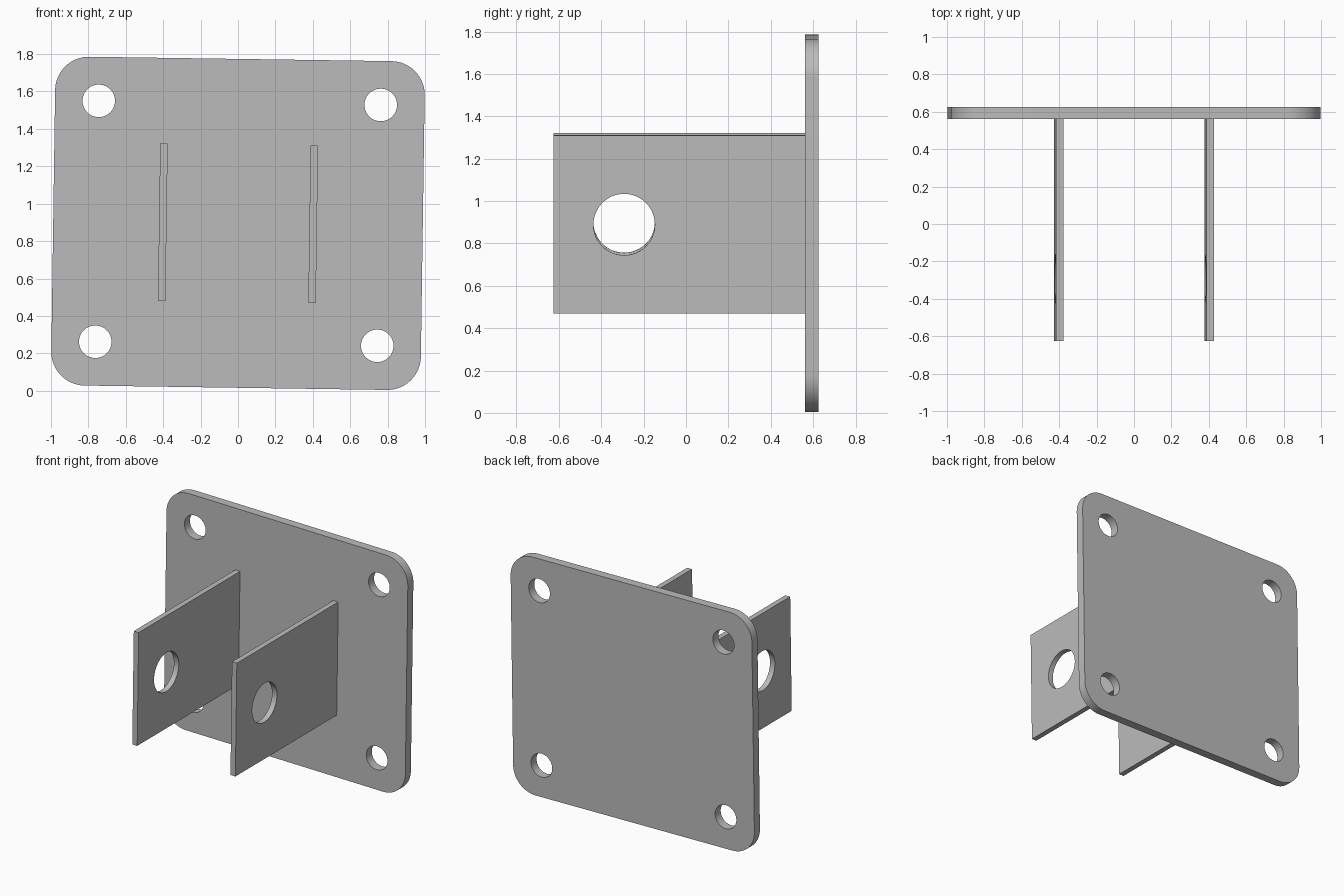
import bpy
from math import pi, cos, sin
from mathutils import Matrix, Vector

cube = bpy.data.objects.get("Cube")
if cube:
    bpy.data.objects.remove(cube, do_unlink=True)

TILT = Matrix.Rotation(0.0145, 4, 'Y')
CENTRE = Matrix.Translation((0, 0, 0.895))

steel = bpy.data.materials.new("plain_grey")
steel.use_nodes = True
grey = (0.5, 0.5, 0.5, 1)
steel.diffuse_color = grey
steel.node_tree.nodes["Principled BSDF"].inputs["Base Color"].default_value = grey


def arc(cx, cy, r, start, sweep, steps):
    return [(cx + r * cos(start + sweep * i / steps),
             cy + r * sin(start + sweep * i / steps)) for i in range(steps + 1)]


def circle(cx, cy, r):
    return arc(cx, cy, r, 0, 2 * pi, 48)[:-1]


def rounded_rect(w, h, r):
    corners = [(1, 1), (-1, 1), (-1, -1), (1, -1)]
    pts = []
    for i, (sx, sy) in enumerate(corners):
        pts += arc(sx * (w - r), sy * (h - r), r, i * pi / 2, pi / 2, 16)
    return pts


def sheet(name, loops, thickness, placement):
    """Flat sheet: first loop is the outline, the others are holes."""
    curve = bpy.data.curves.new(name + "_profile", 'CURVE')
    curve.dimensions = '2D'
    curve.fill_mode = 'BOTH'
    curve.extrude = thickness / 2
    for loop in loops:
        spline = curve.splines.new('POLY')
        spline.points.add(len(loop) - 1)
        for point, (x, y) in zip(spline.points, loop):
            point.co = (x, y, 0, 1)
        spline.use_cyclic_u = True
    helper = bpy.data.objects.new(name + "_profile", curve)
    mesh = bpy.data.meshes.new_from_object(helper)
    bpy.data.objects.remove(helper)
    bpy.data.curves.remove(curve)
    mesh.name = name
    mesh.transform(CENTRE @ TILT @ placement)
    mesh.materials.clear()
    mesh.materials.append(steel)
    obj = bpy.data.objects.new(name, mesh)
    bpy.context.collection.objects.link(obj)
    bpy.ops.object.select_all(action='DESELECT')
    obj.select_set(True)
    bpy.context.view_layer.objects.active = obj
    bpy.ops.object.shade_smooth_by_angle(angle=pi / 6)


# Mounting plate with rounded corners and four bolt holes
bolt_holes = [circle(sx * 0.754, sy * 0.644, 0.087) for sx in (-1, 1) for sy in (-1, 1)]
upright = Matrix.Translation((0, 0.593, 0)) @ Matrix.Rotation(pi / 2, 4, 'X')
sheet("mounting_plate", [rounded_rect(0.988, 0.879, 0.18)] + bolt_holes, 0.065, upright)

# Two parallel lugs with a pin hole each
front, back, half = -0.625, 0.561, 0.421
lug_outline = [(front, -half), (back, -half), (back, half), (front, half)]
sideways = Matrix.Rotation(pi / 2, 4, 'Z') @ Matrix.Rotation(pi / 2, 4, 'X')
for side, x in (("left", 0.402), ("right", -0.402)):
    sheet(side + "_lug", [lug_outline, circle(-0.292, 0, 0.145)], 0.04,
          Matrix.Translation(Vector((x, 0, 0))) @ sideways)
